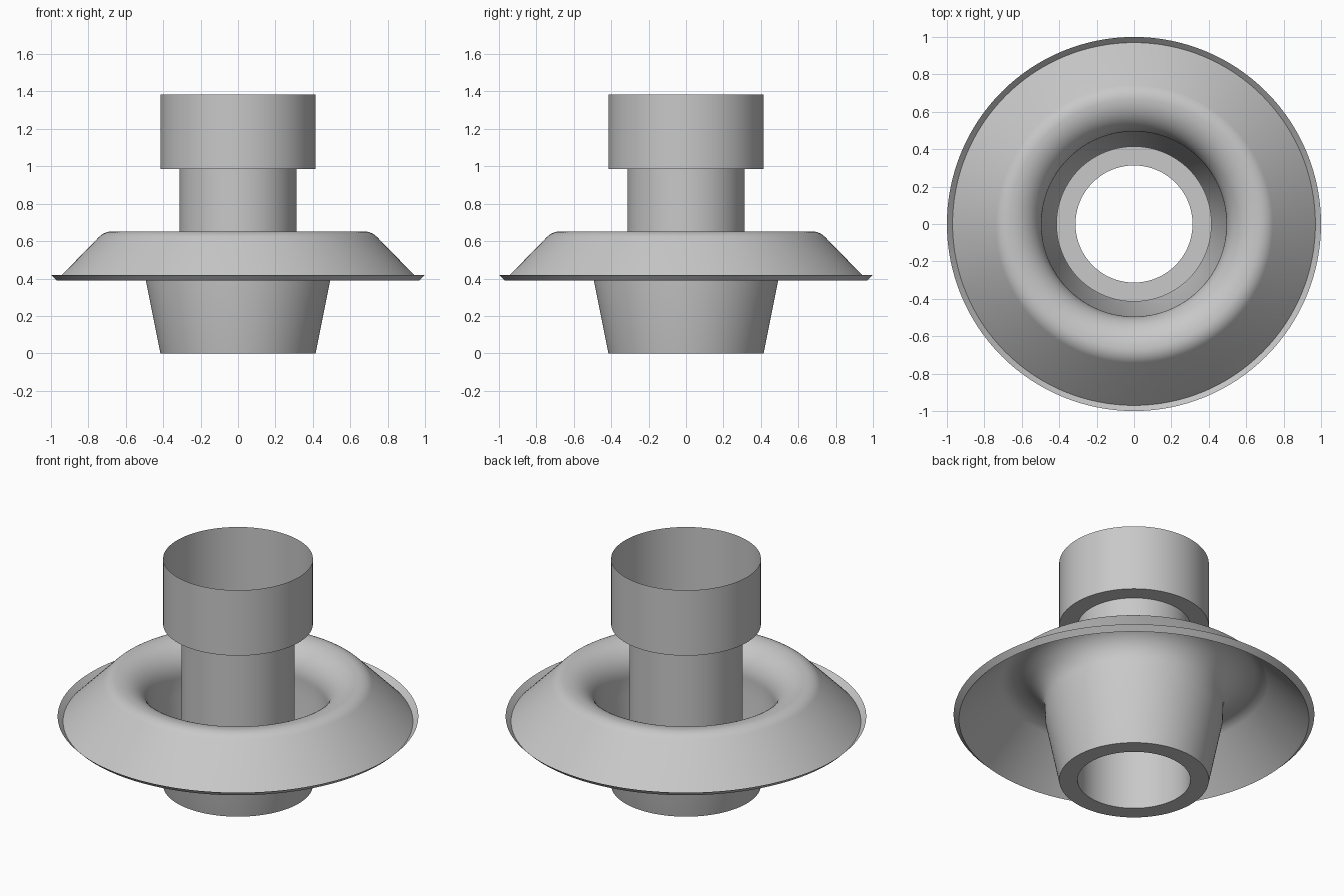
import bpy, bmesh, math

SEGMENTS = 128

cube = bpy.data.objects.get("Cube")
if cube:
    bpy.data.objects.remove(cube, do_unlink=True)

# One plain grey material
grey = bpy.data.materials.new("plain grey")
grey.use_nodes = True
colour = (0.58, 0.58, 0.58, 1)
grey.diffuse_color = colour
grey.node_tree.nodes["Principled BSDF"].inputs["Base Color"].default_value = colour


def arc(cx, cz, radius, start, end, steps):
    """Profile points on an arc, angles in degrees."""
    angles = [math.radians(start + (end - start) * i / steps) for i in range(steps + 1)]
    return [(cx + radius * math.cos(a), cz + radius * math.sin(a)) for a in angles]


def revolve(name, profile):
    """Turn an open (radius, height) profile into a thin skin around z."""
    bm = bmesh.new()
    rings = []
    for r, z in profile:
        rings.append([bm.verts.new((r * math.cos(t), r * math.sin(t), z))
                      for t in (2 * math.pi * i / SEGMENTS for i in range(SEGMENTS))])
    for low, high in zip(rings, rings[1:]):
        for i in range(SEGMENTS):
            j = (i + 1) % SEGMENTS
            bm.faces.new((low[i], low[j], high[j], high[i]))
    mesh = bpy.data.meshes.new(name)
    bm.to_mesh(mesh)
    bm.free()
    mesh.materials.append(grey)
    obj = bpy.data.objects.new(name, mesh)
    bpy.context.collection.objects.link(obj)
    bpy.ops.object.select_all(action='DESELECT')
    obj.select_set(True)
    bpy.context.view_layer.objects.active = obj
    bpy.ops.object.shade_smooth_by_angle(angle=math.radians(30))
    return obj


TUBE, COLLAR, TOP = 0.313, 0.415, 0.652

# Central tube with the wider open collar on top
revolve("tube_and_collar", [(TUBE, 0), (TUBE, 0.985), (COLLAR, 0.985), (COLLAR, 1.385)])

# Tapered cup rolling over into the sloping flange, with an upturned lip
cup = [(TUBE, 0), (COLLAR, 0), (0.492, 0.385)]
roll = arc(0.67, TOP - 0.175, 0.175, 180, 90, 16)
shoulder = arc(0.672, TOP - 0.1, 0.1, 90, 45, 8)
lip = [(0.97, 0.39), (1.0, 0.42)]
revolve("cup_and_flange", cup + roll + shoulder + lip)
